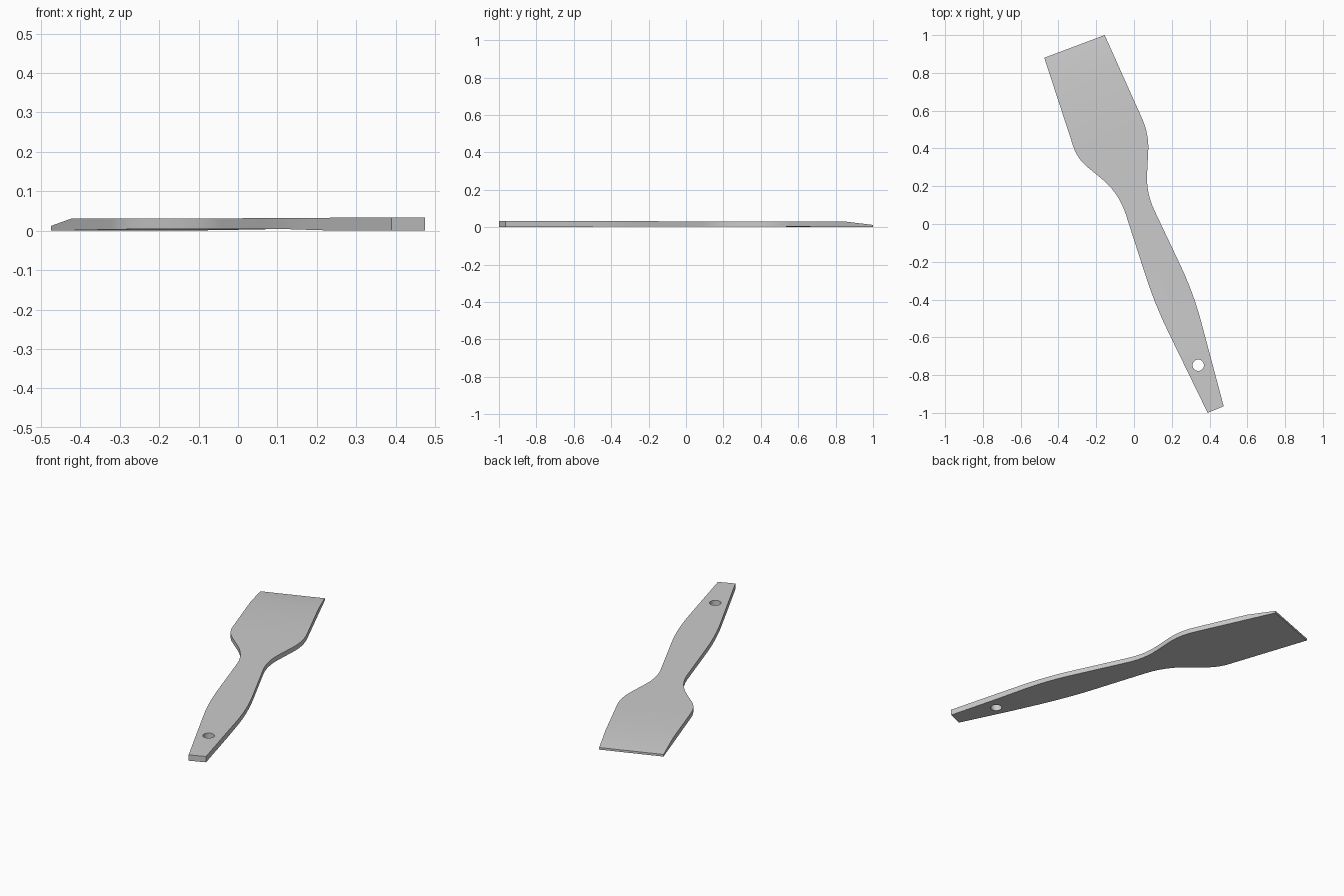
import bpy, bmesh
from mathutils import Vector

if "Cube" in bpy.data.objects:
    bpy.data.objects.remove(bpy.data.objects["Cube"])

# Outline corners seen from above: x, y, rounding length (0 = sharp)
OUTLINE = [
    (-0.155, 1.0, 0), (-0.475, 0.88, 0),
    (-0.30, 0.345, 0.07), (-0.08, 0.165, 0.12), (0.11, -0.425, 0.16),
    (0.39, -1.0, 0), (0.475, -0.965, 0),
    (0.315, -0.365, 0.16), (0.064, 0.165, 0.10), (0.08, 0.475, 0.09),
]
TIP = Vector((-0.315, 0.94))
AXIS = Vector((-0.35, 0.936)).normalized()

# Long section: distance back from the blade tip, underside z, top z
SECTION = [(0.0, 0.0, 0.012), (0.17, 0.001, 0.031), (0.62, 0.004, 0.031),
           (1.45, 0.004, 0.032), (1.75, 0.0, 0.033), (2.2, 0.0, 0.033)]


def rounded(corners, steps=6):
    pts = []
    for i, (x, y, cut) in enumerate(corners):
        c = Vector((x, y))
        if not cut:
            pts.append(c)
            continue
        prev = Vector(corners[i - 1][:2])
        nxt = Vector(corners[(i + 1) % len(corners)][:2])
        a = c + (prev - c).normalized() * cut
        b = c + (nxt - c).normalized() * cut
        for k in range(steps + 1):
            t = k / steps
            pts.append(a * (1 - t) ** 2 + c * 2 * t * (1 - t) + b * t ** 2)
    return pts


def section_z(s, top):
    s = max(s, 0.0)
    for a, b in zip(SECTION, SECTION[1:]):
        if s <= b[0]:
            t = (s - a[0]) / (b[0] - a[0])
            col = 2 if top else 1
            return a[col] + (b[col] - a[col]) * t
    return SECTION[-1][2 if top else 1]


# Spatula body: extruded outline, cut across and shaped to the section
bm = bmesh.new()
face = bm.faces.new([bm.verts.new((p.x, p.y, 0)) for p in rounded(OUTLINE)])
ext = bmesh.ops.extrude_face_region(bm, geom=[face])
for v in ext["geom"]:
    if isinstance(v, bmesh.types.BMVert):
        v.co.z = 1.0
for s, _, _ in SECTION[1:-1]:
    p = TIP - AXIS * s
    bmesh.ops.bisect_plane(bm, geom=bm.verts[:] + bm.edges[:] + bm.faces[:],
                           plane_co=(p.x, p.y, 0), plane_no=(AXIS.x, AXIS.y, 0))
for v in bm.verts:
    v.co.z = section_z((TIP - v.co.xy).dot(AXIS), v.co.z > 0.5)
bmesh.ops.recalc_face_normals(bm, faces=bm.faces)
mesh = bpy.data.meshes.new("spatula")
bm.to_mesh(mesh)
bm.free()
body = bpy.data.objects.new("spatula", mesh)
bpy.context.collection.objects.link(body)

# Hanging hole
bpy.ops.mesh.primitive_cylinder_add(vertices=32, radius=0.03, depth=0.2,
                                    location=(0.34, -0.748, 0))
cutter = bpy.context.object
cutter.name = "hole_cutter"
cutter.hide_render = True
cutter.display_type = 'WIRE'
mod = body.modifiers.new("hanging_hole", 'BOOLEAN')
mod.operation = 'DIFFERENCE'
mod.solver = 'EXACT'
mod.object = cutter

bpy.ops.object.select_all(action='DESELECT')
body.select_set(True)
bpy.context.view_layer.objects.active = body
bpy.ops.object.modifier_apply(modifier=mod.name)
bpy.data.objects.remove(cutter)
bpy.ops.object.shade_smooth_by_angle(angle=0.5)
